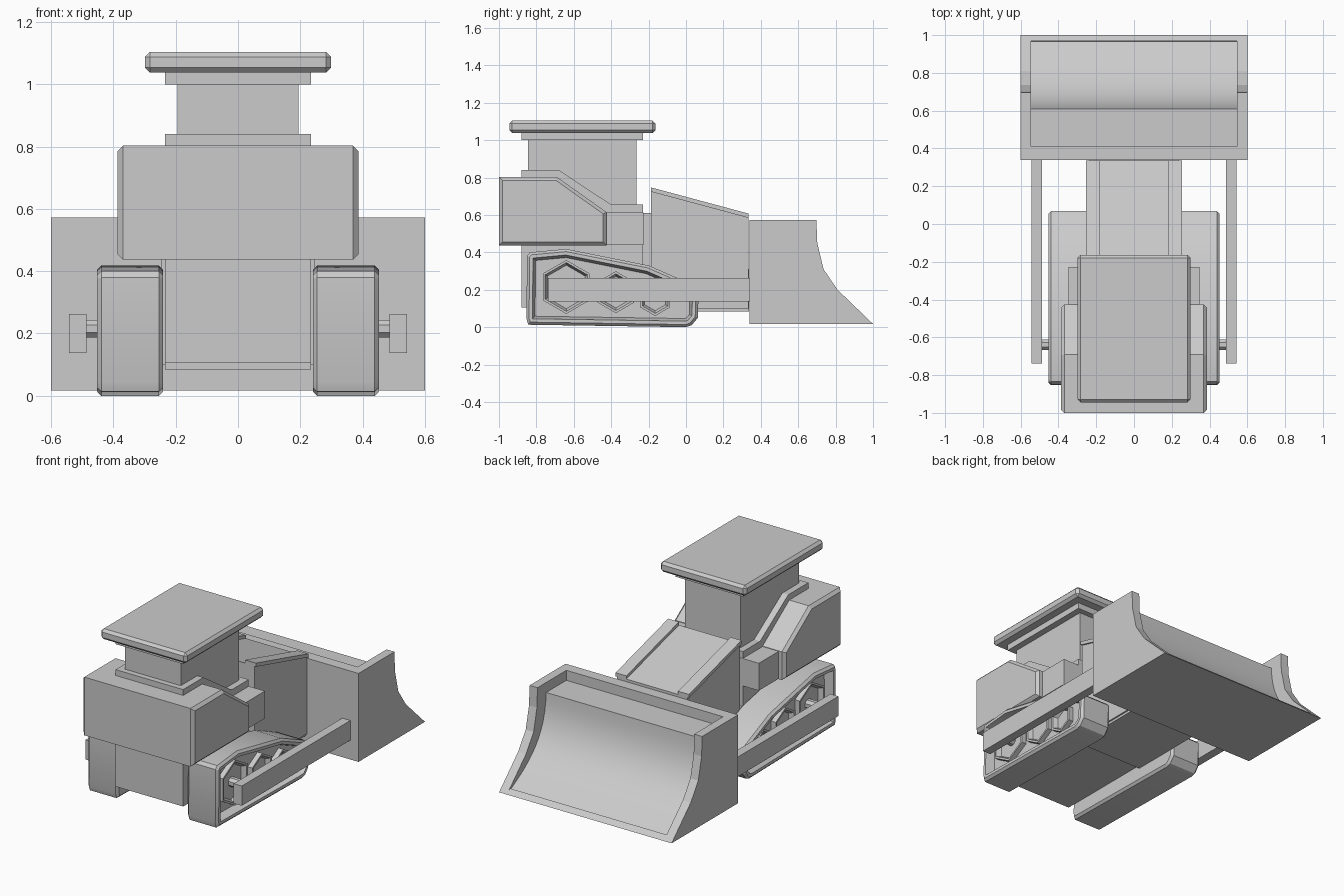
import bpy, bmesh, math

if "Cube" in bpy.data.objects:
    bpy.data.objects.remove(bpy.data.objects["Cube"])


def prism(name, pts, x0, x1, chamfer=0, mirror=False, insets=(), smooth=0):
    """Extrude a (y, z) profile from x0 to x1; insets are (thickness, depth) on the +x cap."""
    bm = bmesh.new()
    face = bm.faces.new([bm.verts.new((x0, y, z)) for y, z in pts])
    ext = bmesh.ops.extrude_face_region(bm, geom=[face])
    for v in ext["geom"]:
        if isinstance(v, bmesh.types.BMVert):
            v.co.x = x1
    bmesh.ops.recalc_face_normals(bm, faces=bm.faces[:])
    if chamfer:
        caps = [f for f in bm.faces if abs(f.normal.x) > 0.9]
        edges = list({e for f in caps for e in f.edges})
        bmesh.ops.bevel(bm, geom=edges, offset=chamfer, segments=1,
                        affect='EDGES', profile=0.5)
    if insets:
        bm.normal_update()
        cap = max((f for f in bm.faces if f.normal.x > 0.9), key=lambda f: f.calc_area())
        for thickness, depth in insets:
            bmesh.ops.inset_region(bm, faces=[cap], thickness=thickness,
                                   depth=depth, use_even_offset=True)
    mesh = bpy.data.meshes.new(name)
    bm.to_mesh(mesh)
    bm.free()
    if smooth:
        mesh.shade_smooth()
        mesh.set_sharp_from_angle(angle=math.radians(smooth))
    ob = bpy.data.objects.new(name, mesh)
    bpy.context.collection.objects.link(ob)
    if mirror:
        ob.modifiers.new("mirror", 'MIRROR')
    return ob


def rect(y0, y1, z0, z1):
    return [(y0, z0), (y1, z0), (y1, z1), (y0, z1)]


def ngon(y, z, r, n, start=math.pi / 2):
    return [(y + r * math.cos(start + i * math.tau / n),
             z + r * math.sin(start + i * math.tau / n)) for i in range(n)]


def bezier(p, n):
    out = []
    for i in range(n + 1):
        t = i / n
        w = ((1 - t) ** 3, 3 * t * (1 - t) ** 2, 3 * t * t * (1 - t), t ** 3)
        out.append(tuple(sum(k * q[a] for k, q in zip(w, p)) for a in (0, 1)))
    return out


# Blade: two side cheeks and a hollowed middle with a smooth mouldboard
cheek = [(0.34, 0.017), (0.34, 0.573), (0.697, 0.573), (0.702, 0.45),
         (0.735, 0.31), (0.81, 0.20), (1.0, 0.017)]
prism("blade_cheek", cheek, 0.545, 0.60, mirror=True)
scoop = bezier([(0.61, 0.51), (0.62, 0.25), (0.76, 0.14), (0.967, 0.034)], 12)
prism("blade_scoop", [(0.34, 0.017), (0.34, 0.573), (0.41, 0.573), (0.41, 0.51)]
      + scoop + [(0.97, 0.045), (1.0, 0.017)], -0.545, 0.545, smooth=25)

# Push arms and pins
prism("push_arm", rect(-0.738, 0.34, 0.138, 0.262), 0.487, 0.543, mirror=True)
prism("arm_pin", ngon(-0.64, 0.215, 0.03, 8, math.pi / 8), 0.40, 0.49, mirror=True)

# Tracks with a recessed outer side, and hexagonal wheels inside
track = [(-0.853, 0.045), (-0.843, 0.013), (0.0, 0.0), (0.03, 0.01), (0.063, 0.05),
         (0.068, 0.20), (0.04, 0.225), (-0.20, 0.33), (-0.64, 0.418),
         (-0.835, 0.40), (-0.85, 0.38)]
prism("track", track, 0.24, 0.453, chamfer=0.014, mirror=True,
      insets=[(0.018, 0), (0.014, -0.055)], smooth=25)
for i, (y, z, r) in enumerate([(-0.64, 0.215, 0.144), (-0.375, 0.187, 0.112),
                               (-0.165, 0.152, 0.092)]):
    prism(f"track_wheel_{i + 1}", ngon(y, z, r, 6), 0.37, 0.43, mirror=True,
          insets=[(0.012, 0), (0.012, -0.03)])

# Stepped centre body, joined to the hood by a narrower neck
prism("centre_body", [(-0.88, 0.105), (-0.88, 0.84), (-0.68, 0.84), (-0.40, 0.655),
                      (-0.23, 0.655), (-0.23, 0.105)], -0.235, 0.235)
prism("neck", rect(-0.25, -0.18, 0.30, 0.61), -0.19, 0.19)
prism("chassis", rect(-0.232, 0.338, 0.085, 0.31), -0.235, 0.235)

# Hood with raised rails along its sloping top
prism("hood", [(-0.187, 0.10), (-0.187, 0.727), (0.335, 0.587), (0.335, 0.10)],
      -0.245, 0.245)
prism("hood_rail", [(-0.187, 0.724), (-0.187, 0.747), (0.335, 0.607), (0.335, 0.584)],
      0.18, 0.255, mirror=True)

# Rear housing and side boxes
prism("rear_housing", [(-1.0, 0.437), (-1.0, 0.803), (-0.69, 0.803), (-0.425, 0.615),
                       (-0.425, 0.437)], -0.387, 0.387, chamfer=0.018)
prism("side_box", rect(-0.45, -0.228, 0.44, 0.612), 0.20, 0.347, mirror=True)

# Cab, eave and roof
prism("cab", rect(-0.845, -0.265, 0.60, 1.01), -0.194, 0.194)
prism("eave", rect(-0.88, -0.23, 1.0, 1.045), -0.235, 0.235)
roof = prism("roof", rect(-0.945, -0.163, 1.038, 1.104), -0.299, 0.299)
bevel = roof.modifiers.new("bevel", 'BEVEL')
bevel.width = 0.016
bevel.segments = 1
